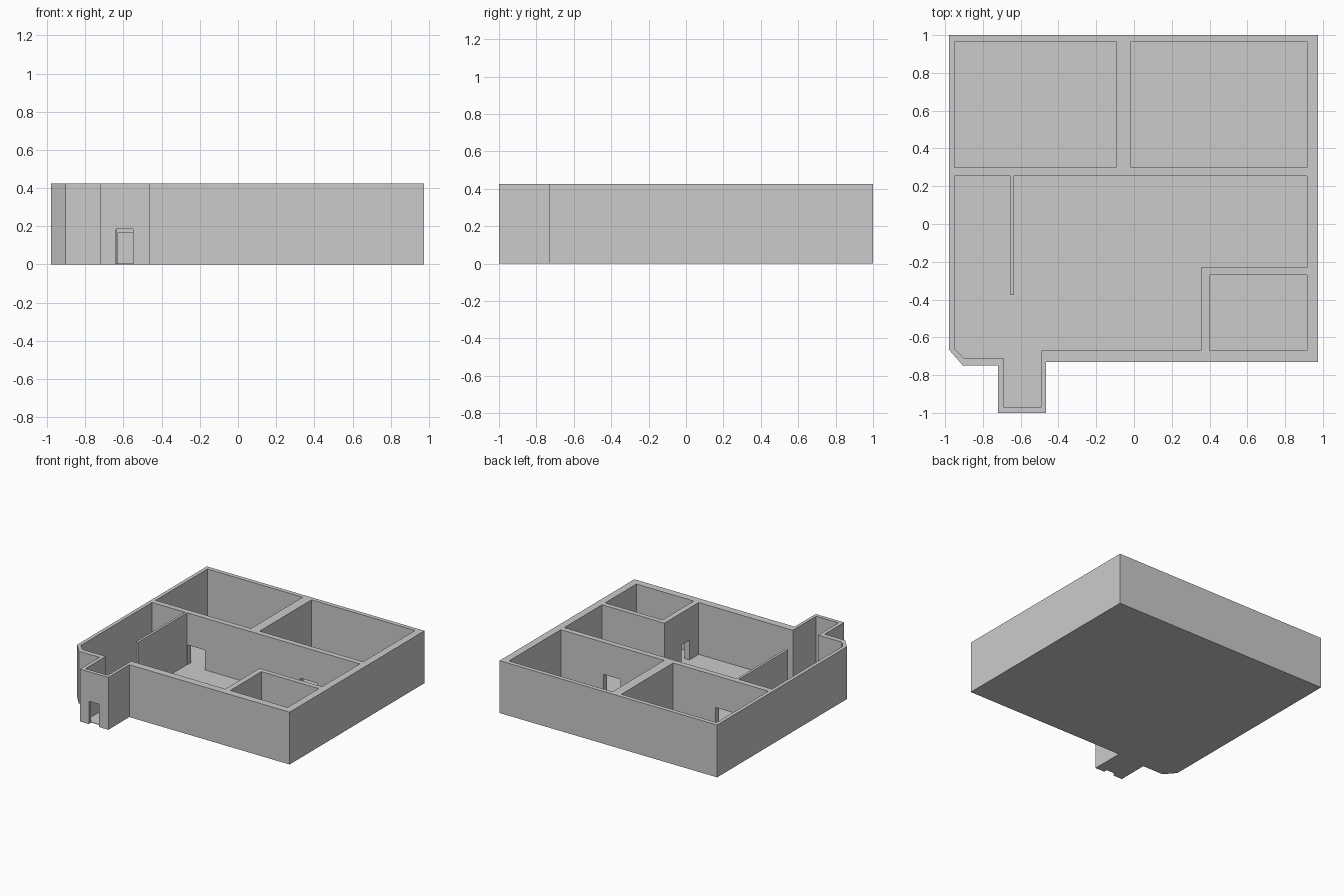
import bpy, bmesh

if "Cube" in bpy.data.objects:
    bpy.data.objects.remove(bpy.data.objects["Cube"])

H = 0.425  # wall height


def prism(name, pts, z0, z1):
    """Extrude a flat outline from z0 to z1."""
    bm = bmesh.new()
    face = bm.faces.new([bm.verts.new((x, y, z0)) for x, y in pts])
    res = bmesh.ops.extrude_face_region(bm, geom=[face], use_keep_orig=True)
    for v in res["geom"]:
        if isinstance(v, bmesh.types.BMVert):
            v.co.z = z1
    bmesh.ops.recalc_face_normals(bm, faces=bm.faces)
    me = bpy.data.meshes.new(name)
    bm.to_mesh(me)
    bm.free()
    ob = bpy.data.objects.new(name, me)
    bpy.context.collection.objects.link(ob)
    return ob


def rect(x0, x1, y0, y1):
    return [(x0, y0), (x1, y0), (x1, y1), (x0, y1)]


def cut(target, pts, z0, z1):
    """Subtract a prism and discard the cutter."""
    cutter = prism("cutter", pts, z0, z1)
    cutter.hide_render = True
    mod = target.modifiers.new("cut", "BOOLEAN")
    mod.operation, mod.solver, mod.object = "DIFFERENCE", "EXACT", cutter
    bpy.context.view_layer.objects.active = target
    bpy.ops.object.modifier_apply(modifier=mod.name)
    bpy.data.objects.remove(cutter)


# Solid block following the outside of the house, with porch and clipped corner
walls = prism("walls", [
    (-0.98, 1), (0.975, 1), (0.975, -0.73), (-0.465, -0.73), (-0.465, -1),
    (-0.72, -1), (-0.72, -0.75), (-0.905, -0.75), (-0.98, -0.665)], 0, H)

# Rooms: two back rooms, closet, and the main room wrapping round its partitions
porch_side = [(-0.49, -0.67), (-0.49, -0.97), (-0.69, -0.97), (-0.69, -0.71),
              (-0.9, -0.71), (-0.95, -0.66)]
main_room = [(-0.95, 0.255), (-0.655, 0.255), (-0.655, -0.375), (-0.635, -0.375),
             (-0.635, 0.255), (0.915, 0.255), (0.915, -0.23), (0.355, -0.23),
             (0.355, -0.67)] + porch_side
for room in (rect(-0.95, -0.095, 0.30, 0.965), rect(-0.015, 0.915, 0.30, 0.965),
             rect(0.4, 0.915, -0.67, -0.27), main_room):
    cut(walls, room, -0.1, H + 0.1)

# Doorways: outline and head height
for door, top in ((rect(-0.64, -0.55, -1.02, -0.95), 0.185),
                  (rect(-0.632, -0.475, 0.24, 0.315), 0.165),
                  (rect(0.377, 0.53, 0.24, 0.315), 0.165),
                  (rect(0.34, 0.415, -0.55, -0.45), 0.165)):
    cut(walls, door, -0.1, top)

# Thin floor filling the inside of the outer walls
prism("floor", [(-0.95, 0.965), (0.915, 0.965), (0.915, -0.67)] + porch_side, 0, 0.004)
